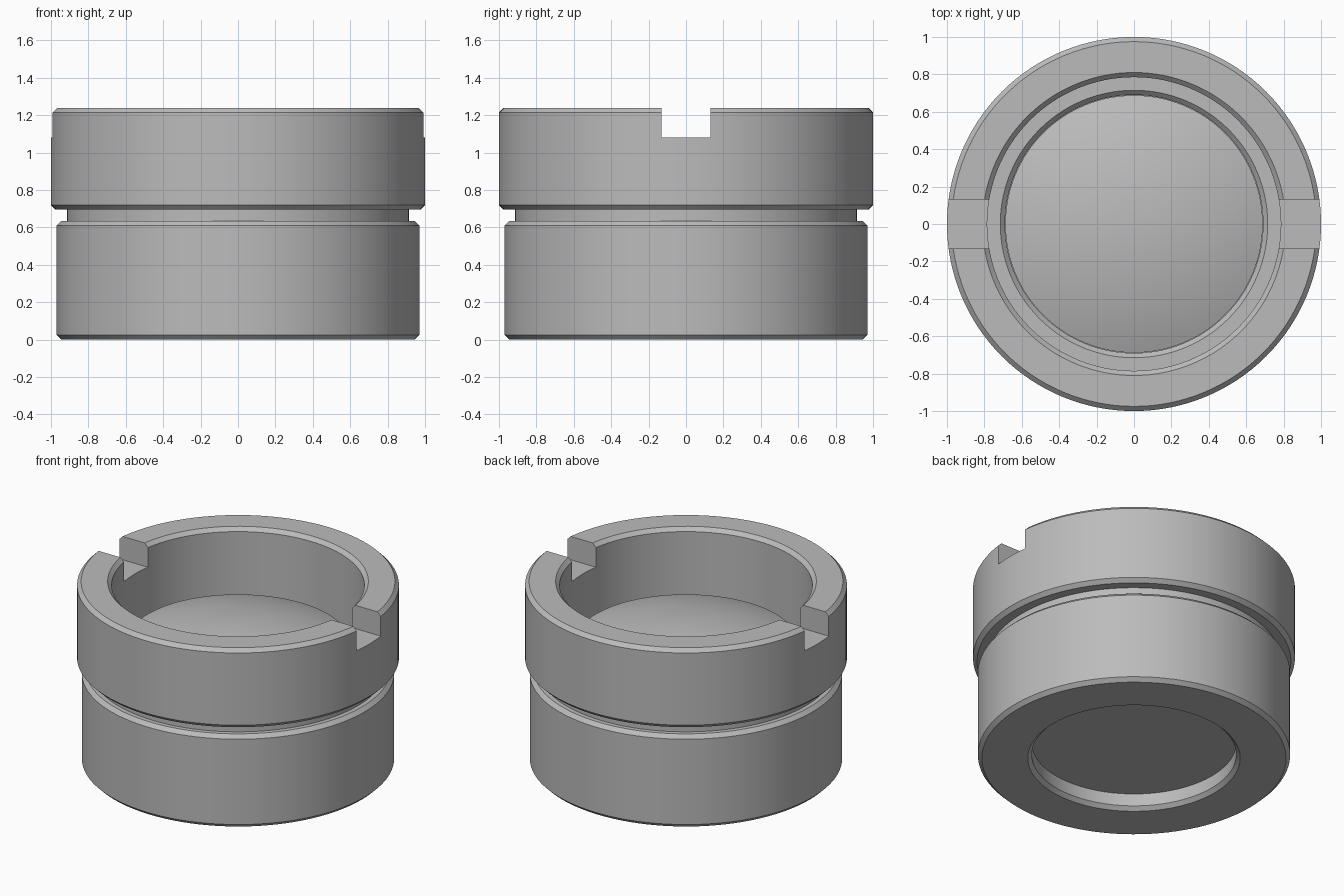
import bpy
import bmesh
import math

SEGMENTS = 128

cube = bpy.data.objects.get("Cube")
if cube:
    bpy.data.objects.remove(cube, do_unlink=True)

# One plain metal grey
grey = bpy.data.materials.new("metal_grey")
grey.use_nodes = True
grey.diffuse_color = (0.5, 0.5, 0.5, 1)
grey.node_tree.nodes["Principled BSDF"].inputs["Base Color"].default_value = grey.diffuse_color


def lathe(name, profile, closed):
    """Spin a (radius, height) profile around the z axis."""
    bm = bmesh.new()
    verts = [bm.verts.new((r, 0, z)) for r, z in profile]
    pairs = list(zip(verts, verts[1:]))
    if closed:
        pairs.append((verts[-1], verts[0]))
    edges = [bm.edges.new(p) for p in pairs]
    bmesh.ops.spin(bm, geom=verts + edges, cent=(0, 0, 0), axis=(0, 0, 1),
                   angle=math.tau, steps=SEGMENTS, use_duplicate=False)
    bmesh.ops.remove_doubles(bm, verts=bm.verts, dist=0.0001)
    bmesh.ops.recalc_face_normals(bm, faces=bm.faces)
    mesh = bpy.data.meshes.new(name)
    bm.to_mesh(mesh)
    bm.free()
    mesh.materials.append(grey)
    obj = bpy.data.objects.new(name, mesh)
    bpy.context.collection.objects.link(obj)
    return obj


def activate(obj):
    bpy.ops.object.select_all(action="DESELECT")
    obj.select_set(True)
    bpy.context.view_layer.objects.active = obj


# Barrel: outside with chamfers and groove, then down the stepped bore
C = 0.025
barrel = lathe("barrel", [
    (0.66, 0), (0.97 - C, 0), (0.97, C), (0.97, 0.61), (0.97 - C, 0.635),
    (0.915, 0.635), (0.915, 0.695), (1 - C, 0.695), (1, 0.72),
    (1, 1.24 - C), (1 - C, 1.24), (0.81, 1.24), (0.785, 1.24 - C),
    (0.785, 0.72), (0.715, 0.72), (0.69, 0.72 - C), (0.69, 0.11),
    (0.635, 0.11), (0.635, C)], closed=True)

# Slot for a spanner across the top rim
bpy.ops.mesh.primitive_cube_add(size=1, location=(0, 0, 1.28))
cutter = bpy.context.object
cutter.name = "slot_cutter"
cutter.scale = (2.4, 0.26, 0.4)
cutter.hide_render = True
cutter.data.materials.append(grey)
activate(barrel)
slot = barrel.modifiers.new("slot", "BOOLEAN")
slot.operation = "DIFFERENCE"
slot.solver = "EXACT"
slot.object = cutter
bpy.ops.object.modifier_apply(modifier=slot.name)
bpy.data.objects.remove(cutter, do_unlink=True)

# Lens: flat below, domed above
LENS_R, EDGE_Z, DOME_R = 0.688, 0.83, 1.9
rise = math.sqrt(DOME_R ** 2 - LENS_R ** 2)
rings = 14
dome = []
for i in range(rings + 1):
    r = LENS_R * (1 - i / rings)
    dome.append((r, EDGE_Z + math.sqrt(DOME_R ** 2 - r ** 2) - rise))
lens = lathe("lens", [(0, 0.112), (LENS_R, 0.112)] + dome, closed=False)

for part in (barrel, lens):
    activate(part)
    bpy.ops.object.shade_smooth_by_angle(angle=math.radians(25))
